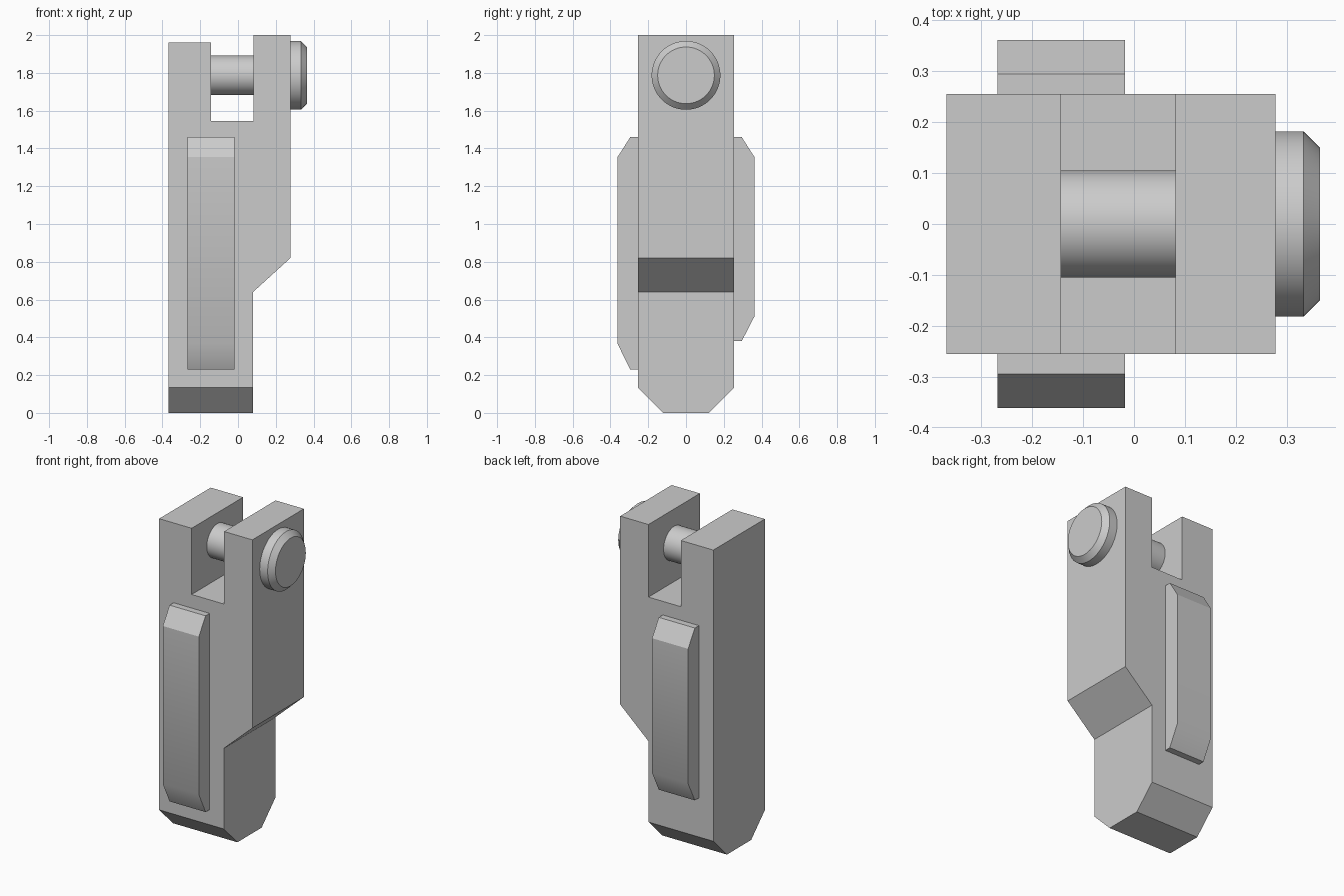
import bpy, bmesh, math
from mathutils import Vector

default = bpy.data.objects.get("Cube")
if default:
    bpy.data.objects.remove(default, do_unlink=True)

GREY = (0.6, 0.6, 0.6, 1)
grey = bpy.data.materials.new("plain_grey")
grey.use_nodes = True
grey.diffuse_color = GREY
grey.node_tree.nodes["Principled BSDF"].inputs["Base Color"].default_value = GREY


def finish(name, bm):
    """Turn a bmesh into a shaded, coloured object."""
    bmesh.ops.recalc_face_normals(bm, faces=bm.faces)
    mesh = bpy.data.meshes.new(name)
    bm.to_mesh(mesh)
    bm.free()
    mesh.materials.append(grey)
    obj = bpy.data.objects.new(name, mesh)
    bpy.context.collection.objects.link(obj)
    bpy.ops.object.select_all(action="DESELECT")
    obj.select_set(True)
    bpy.context.view_layer.objects.active = obj
    bpy.ops.object.shade_smooth_by_angle(angle=math.radians(30))
    return obj


def prism(points, offset):
    """Extrude a closed outline along an offset."""
    bm = bmesh.new()
    face = bm.faces.new([bm.verts.new(p) for p in points])
    new = bmesh.ops.extrude_face_region(bm, geom=[face], use_keep_orig=True)["geom"]
    verts = [v for v in new if isinstance(v, bmesh.types.BMVert)]
    bmesh.ops.translate(bm, verts=verts, vec=offset)
    return bm


def lathe_x(name, profile, height, steps=64):
    """Spin (x, radius) points around a sideways axis."""
    bm = bmesh.new()
    verts = [bm.verts.new((x, 0, height + r)) for x, r in profile]
    edges = [bm.edges.new(pair) for pair in zip(verts, verts[1:])]
    bmesh.ops.spin(bm, geom=verts + edges, cent=(0, 0, height), axis=(1, 0, 0),
                   angle=math.tau, steps=steps, use_duplicate=False)
    bmesh.ops.remove_doubles(bm, verts=bm.verts, dist=0.0001)
    return finish(name, bm)


# Forked body with a stepped side
HALF = 0.255
outline = [(-0.368, 0), (0.08, 0), (0.08, 0.64), (0.278, 0.82), (0.278, 2),
           (0.082, 2), (0.082, 1.545), (-0.143, 1.545), (-0.143, 1.96), (-0.368, 1.96)]
body = prism([(x, -HALF, z) for x, z in outline], (0, 2 * HALF, 0))

# Sloped corners at the foot, front and back
for side in (-1, 1):
    cut = bmesh.ops.bisect_plane(
        body, geom=body.verts[:] + body.edges[:] + body.faces[:],
        plane_co=Vector((0, side * 0.12, 0)),
        plane_no=Vector((0, side, -1)), clear_outer=True)
    rim = [e for e in cut["geom_cut"] if isinstance(e, bmesh.types.BMEdge)]
    bmesh.ops.contextual_create(body, geom=rim)
finish("forked_body", body)

# Raised pads with sloped ends
for name, side, foot, slope in (("front_pad", -1, 0.23, 0.365), ("back_pad", 1, 0.38, 0.51)):
    section = [(0.25, foot), (0.295, foot), (0.362, slope),
               (0.362, 1.355), (0.295, 1.46), (0.25, 1.46)]
    finish(name, prism([(-0.268, side * y, z) for y, z in section], (0.25, 0, 0)))

# Cross pin and its bevelled head
PIN_Z = 1.787
lathe_x("cross_pin", [(-0.15, 0), (-0.15, 0.105), (0.09, 0.105), (0.09, 0)], PIN_Z)
lathe_x("pin_head", [(0.27, 0), (0.27, 0.182), (0.333, 0.182), (0.365, 0.15), (0.365, 0)], PIN_Z)
